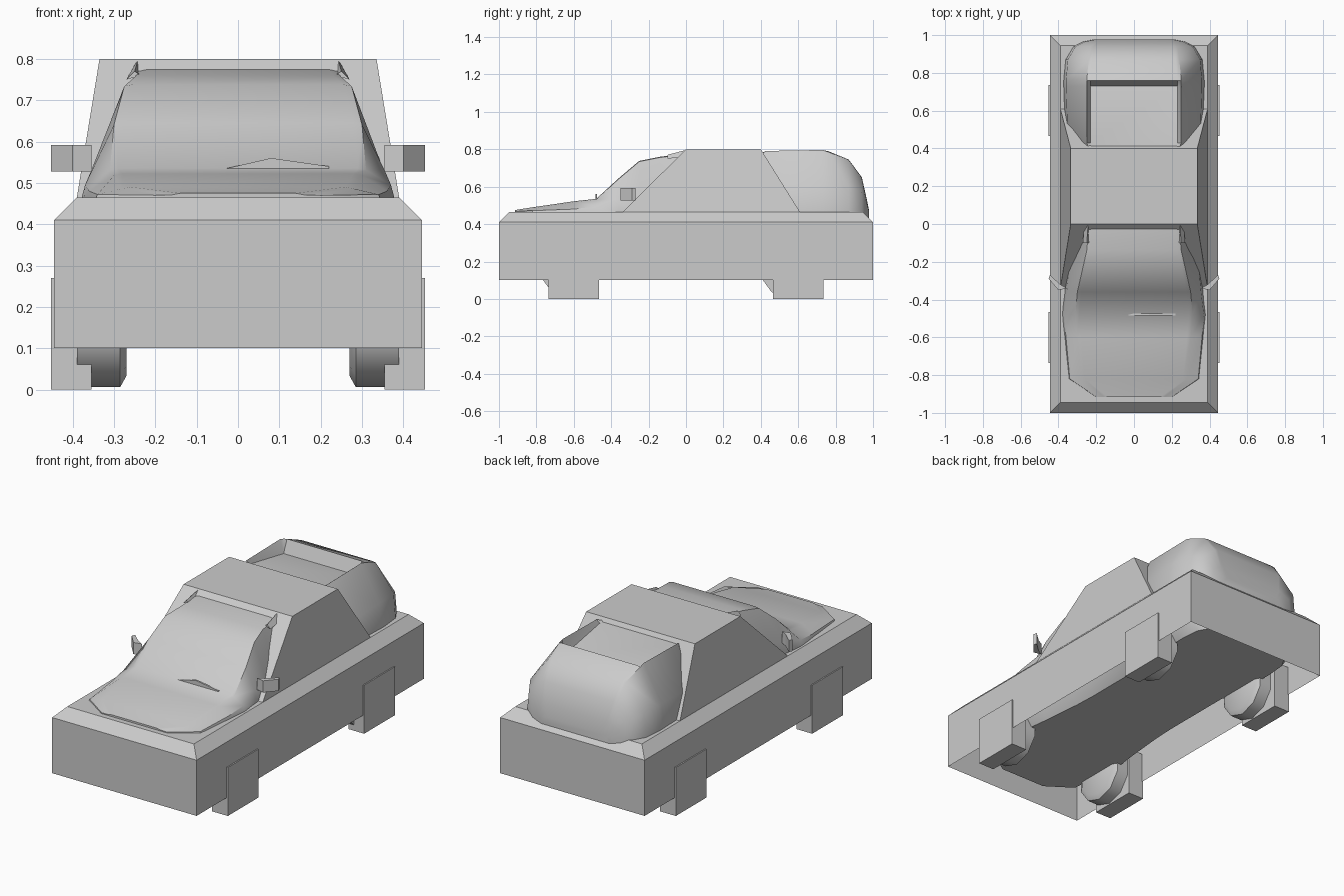
import bpy, bmesh, math
from mathutils import Vector

old = bpy.data.objects.get("Cube")
if old:
    bpy.data.objects.remove(old, do_unlink=True)

GREY = (0.6, 0.6, 0.6, 1.0)
mat = bpy.data.materials.new("plain grey")
mat.use_nodes = True
mat.diffuse_color = GREY
bsdf = mat.node_tree.nodes["Principled BSDF"]
bsdf.inputs["Base Color"].default_value = GREY
bsdf.inputs["Roughness"].default_value = 0.7


def finish(name, bm, smooth=None):
    bmesh.ops.recalc_face_normals(bm, faces=bm.faces)
    mesh = bpy.data.meshes.new(name)
    bm.to_mesh(mesh)
    bm.free()
    mesh.materials.append(mat)
    ob = bpy.data.objects.new(name, mesh)
    bpy.context.collection.objects.link(ob)
    if smooth:
        bpy.ops.object.select_all(action="DESELECT")
        ob.select_set(True)
        bpy.context.view_layer.objects.active = ob
        bpy.ops.object.shade_smooth_by_angle(angle=math.radians(smooth))
    return ob


def loft(name, rings, cap_first=True, cap_last=True, smooth=None):
    """Skin a list of closed point rings of equal length."""
    bm = bmesh.new()
    loops = [[bm.verts.new(p) for p in ring] for ring in rings]
    n = len(loops[0])
    for a, b in zip(loops, loops[1:]):
        for i in range(n):
            j = (i + 1) % n
            bm.faces.new((a[i], a[j], b[j], b[i]))
    if cap_first:
        bm.faces.new(loops[0])
    if cap_last:
        bm.faces.new(loops[-1])
    return finish(name, bm, smooth)


def rect(x0, x1, y0, y1, z):
    return [(x0, y0, z), (x1, y0, z), (x1, y1, z), (x0, y1, z)]


# Outer body: open underneath, with a chamfered shoulder
loft("body_shell", [rect(-0.445, 0.445, -1, 1, 0.1),
                    rect(-0.445, 0.445, -1, 1, 0.41),
                    rect(-0.39, 0.39, -0.945, 0.945, 0.465)], cap_first=False)

# Cabin block
loft("cabin", [rect(-0.39, 0.39, -0.34, 0.61, 0.464),
               rect(-0.335, 0.335, 0, 0.4, 0.8)])

# Rounded inner car: y, belt half width, belt z, top half width, top z, roof dip
STATIONS = [
    (-0.915, 0.20, 0.470, 0.16, 0.475, 0),
    (-0.82, 0.34, 0.472, 0.28, 0.490, 0),
    (-0.60, 0.36, 0.480, 0.30, 0.522, 0),
    (-0.48, 0.37, 0.495, 0.31, 0.535, 0),
    (-0.36, 0.355, 0.53, 0.30, 0.645, 0),
    (-0.25, 0.345, 0.55, 0.275, 0.738, 0),
    (-0.14, 0.335, 0.56, 0.25, 0.760, 0),
    (-0.02, 0.33, 0.56, 0.24, 0.775, 0),
    (0.40, 0.33, 0.56, 0.24, 0.780, 0),
    (0.43, 0.35, 0.58, 0.25, 0.795, 0.02),
    (0.73, 0.36, 0.60, 0.25, 0.800, 0.08),
    (0.76, 0.36, 0.60, 0.25, 0.790, 0),
    (0.87, 0.35, 0.60, 0.24, 0.745, 0),
    (0.94, 0.31, 0.57, 0.23, 0.650, 0),
    (0.965, 0.26, 0.51, 0.21, 0.540, 0),
    (0.978, 0.20, 0.47, 0.18, 0.476, 0),
]


def section(y, wb, zb, wt, zt, dip):
    half = [(wt - 0.02, zt - dip), (wt, zt - 0.004), (wb, zb),
            (wb * 1.04, 0.44), (wb, 0.25), (wb - 0.06, 0.16)]
    ring = [(x, y, z) for x, z in half]
    return ring + [(-x, y, z) for x, z in reversed(half)]


loft("inner_car", [section(*s) for s in STATIONS], smooth=40)

# Raised wiper cowl at the foot of the windscreen
loft("wiper_cowl", [[(-0.05, y, 0.53), (0.08, y, 0.56), (0.22, y, 0.54),
                     (0.22, y, 0.525)] for y in (-0.485, -0.475)])

for side, s in (("left", 1), ("right", -1)):
    # Windscreen pillar tips
    loft("pillar_tip_" + side,
         [[(s * 0.235, -0.10, 0.76), (s * 0.27, -0.10, 0.75),
           (s * 0.25, -0.10, 0.77)],
          [(s * 0.235, 0.01, 0.765), (s * 0.265, 0.01, 0.76),
           (s * 0.242, 0.01, 0.799)]])

    # Angled door mirrors
    plan = [(0.355, -0.34), (0.40, -0.35), (0.452, -0.29),
            (0.445, -0.27), (0.39, -0.32)]
    loft("mirror_" + side,
         [[(s * x, y, z) for x, y in plan] for z in (0.527, 0.592)])

    for end, plate_y, wheel_y in (("front", -0.6, -0.625), ("rear", 0.6, 0.55)):
        # Square wheel blocks
        xs = sorted((s * 0.355, s * 0.452))
        loft(f"{end}_wheel_block_{side}",
             [rect(*xs, plate_y - 0.135, plate_y + 0.135, z)
              for z in (0, 0.27)])

        # Low-poly round tyres behind the blocks
        rings = []
        for x, r in ((0.27, 0.13), (0.285, 0.157), (0.39, 0.157)):
            rings.append([(s * x,
                           wheel_y + r * math.cos(math.tau * (i + 0.5) / 10),
                           0.163 + r * math.sin(math.tau * (i + 0.5) / 10))
                          for i in range(10)])
        loft(f"{end}_tyre_{side}", rings, smooth=40)
